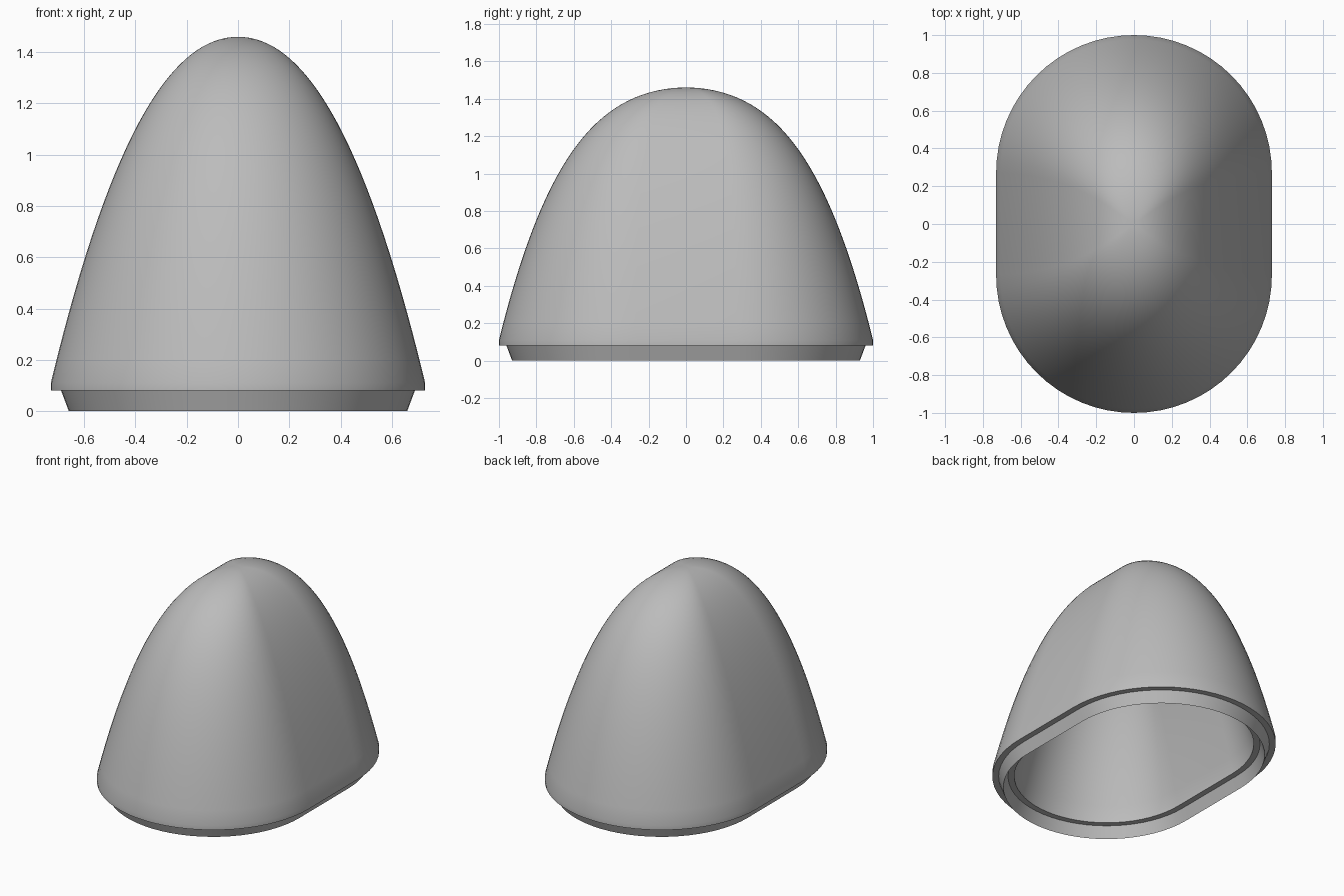
import bpy
import bmesh
import math

if "Cube" in bpy.data.objects:
    bpy.data.objects.remove(bpy.data.objects["Cube"], do_unlink=True)

ARC = 32        # segments per rounded end
RINGS = 32      # rings from apex to skirt
HALF_W, HALF_L = 0.73, 1.0
TOP, SKIRT, RIM = 1.46, 0.11, 0.08

grey = bpy.data.materials.new("plain_grey")
grey.use_nodes = True
colour = (0.5, 0.5, 0.5, 1)
grey.diffuse_color = colour
grey.node_tree.nodes["Principled BSDF"].inputs["Base Color"].default_value = colour


def section(bm, half_w, half_l, z):
    """Add a ring with straight sides and semicircular ends."""
    ring = []
    for end in (1, -1):
        for i in range(ARC + 1):
            a = math.pi * i / ARC
            ring.append(bm.verts.new((end * half_w * math.cos(a),
                                      end * (half_l - half_w + half_w * math.sin(a)), z)))
    return ring


def dome_sections():
    """Half width, half length and height of each ring, apex to skirt."""
    rows = []
    for i in range(1, RINGS + 1):
        s = i / RINGS
        drop = 0.75 * s ** 2 + 0.25 * s ** 3
        length = math.sqrt((math.sqrt(1 + 8 * drop) - 1) / 2)
        rows.append((HALF_W * s, HALF_L * length, TOP - (TOP - SKIRT) * drop))
    return rows


def inset(distance, z):
    return (HALF_W - distance, HALF_L - distance, z)


# Outer dome, ledge, wedge-shaped lip, inner ledge, inner dome
WALL = 0.14
outer = dome_sections()
rim = [inset(0, RIM), inset(0.04, RIM), inset(0.07, 0),
       inset(0.1, RIM), inset(WALL, RIM)]
kw, kl = 1 - WALL / HALF_W, 1 - WALL / HALF_L
kz = (TOP - WALL - RIM) / (TOP - RIM)
inner = [(w * kw, l * kl, RIM + (z - RIM) * kz) for w, l, z in reversed(outer)]

bm = bmesh.new()
rings = [section(bm, *row) for row in outer + rim + inner]
for upper, lower in zip(rings, rings[1:]):
    for i in range(len(upper)):
        j = (i + 1) % len(upper)
        bm.faces.new((upper[i], lower[i], lower[j], upper[j]))


# Close both apexes with a strip of quads across the ring
def cap(ring):
    n = len(ring)
    for i in range(n // 2 - 1):
        a, b, c, d = ring[i], ring[i + 1], ring[n - 2 - i], ring[n - 1 - i]
        if len({a, b, c, d}) == 4:
            bm.faces.new((a, b, c, d))


for ring in (rings[0], rings[-1]):
    # start at the middle of one end so the strip runs lengthways
    cap(ring[ARC // 2:] + ring[:ARC // 2])

bmesh.ops.remove_doubles(bm, verts=bm.verts, dist=1e-5)
bmesh.ops.recalc_face_normals(bm, faces=bm.faces)
mesh = bpy.data.meshes.new("dome_shell")
bm.to_mesh(mesh)
bm.free()
mesh.materials.append(grey)

shell = bpy.data.objects.new("dome_shell", mesh)
bpy.context.collection.objects.link(shell)
bpy.context.view_layer.objects.active = shell
shell.select_set(True)
bpy.ops.object.shade_smooth_by_angle(angle=math.radians(30))
